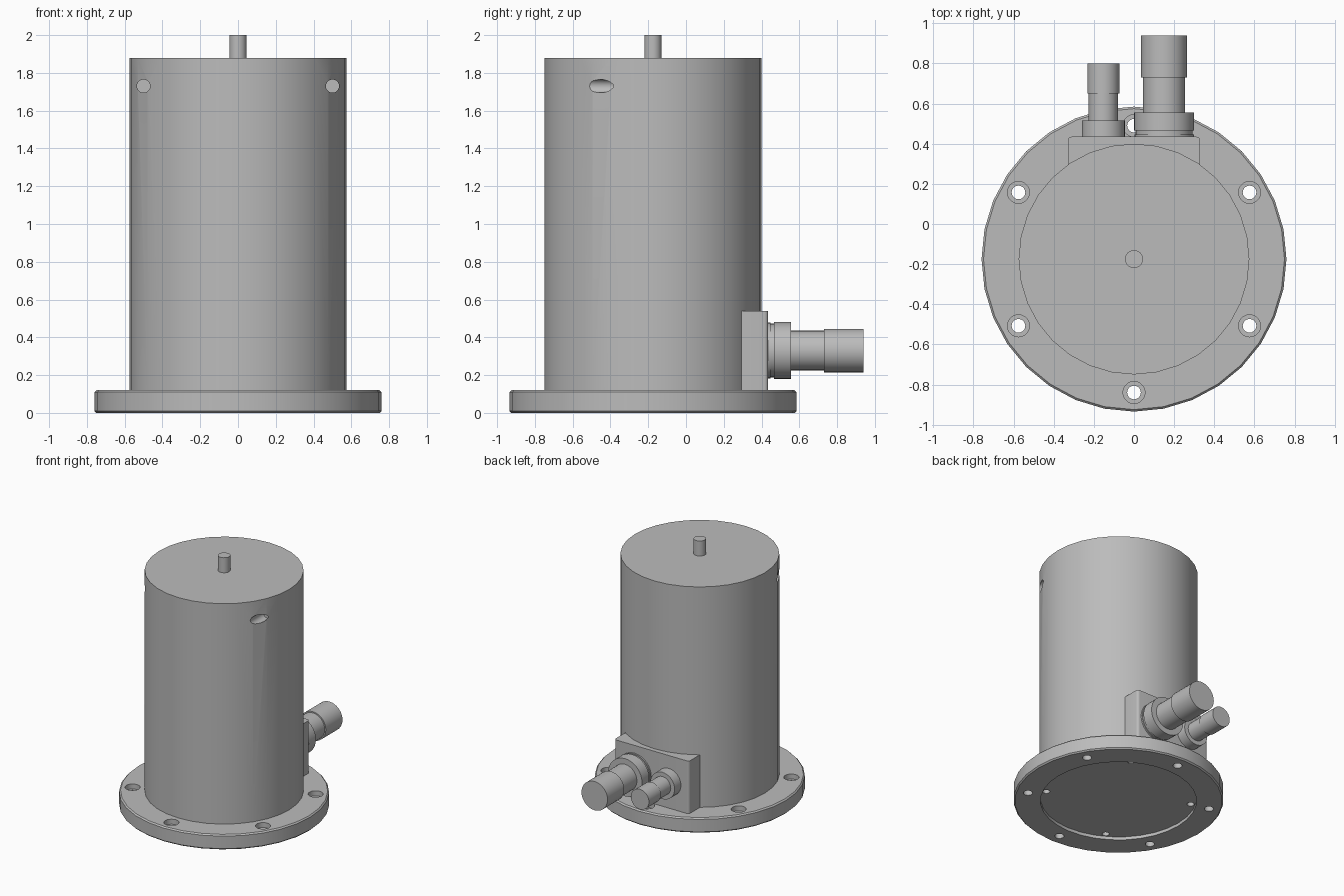
import bpy, bmesh
from math import cos, sin, radians, pi
from mathutils import Matrix, Vector

if "Cube" in bpy.data.objects:
    bpy.data.objects.remove(bpy.data.objects["Cube"])

AXIS_Y = -0.175      # main axis of housing and flange
PLUG_Z = 0.33        # height of the connector axes
BLOCK_BACK = 0.435   # rear face of the connector block

metal = bpy.data.materials.new("plain grey metal")
metal.use_nodes = True
metal.diffuse_color = (0.5, 0.5, 0.5, 1)
metal.node_tree.nodes["Principled BSDF"].inputs["Base Color"].default_value = (0.5, 0.5, 0.5, 1)


def lathe(bm, profile, place, sides=32):
    """Closed solid turned around local z from (radius, height) pairs."""
    rings = [[bm.verts.new(place @ Vector((r * cos(2 * pi * i / sides), r * sin(2 * pi * i / sides), h)))
              for i in range(sides)] for r, h in profile]
    for low, high in zip(rings, rings[1:]):
        for i in range(sides):
            j = (i + 1) % sides
            bm.faces.new((low[i], low[j], high[j], high[i]))
    bm.faces.new(list(reversed(rings[0])))
    bm.faces.new(rings[-1])


def finish(bm, name):
    bmesh.ops.recalc_face_normals(bm, faces=bm.faces)
    mesh = bpy.data.meshes.new(name)
    bm.to_mesh(mesh)
    bm.free()
    mesh.materials.append(metal)
    ob = bpy.data.objects.new(name, mesh)
    bpy.context.collection.objects.link(ob)
    return ob


def select(ob):
    bpy.ops.object.select_all(action='DESELECT')
    ob.select_set(True)
    bpy.context.view_layer.objects.active = ob


def smooth(ob):
    select(ob)
    bpy.ops.object.shade_smooth_by_angle(angle=radians(30))


def turned(name, profile, place, sides=32):
    bm = bmesh.new()
    lathe(bm, profile, place, sides)
    return finish(bm, name)


def cut(ob, cutter):
    cutter.hide_render = True
    mod = ob.modifiers.new("holes", 'BOOLEAN')
    mod.operation = 'DIFFERENCE'
    mod.solver = 'EXACT'
    mod.object = cutter
    select(ob)
    bpy.ops.object.modifier_apply(modifier=mod.name)
    bpy.data.objects.remove(cutter)


def around(radius, degrees):
    a = radians(degrees)
    return Matrix.Translation((radius * cos(a), AXIS_Y + radius * sin(a), 0))


axis = Matrix.Translation((0, AXIS_Y, 0))
along_y = Matrix.Rotation(radians(-90), 4, 'X')

# Flange: chamfered disc with a shallow recess underneath
flange = turned("flange", [(0.565, 0.025), (0.565, 0), (0.75, 0), (0.76, 0.01),
                           (0.76, 0.11), (0.75, 0.12)], axis)
holes = bmesh.new()
for k in range(6):   # counterbored bolt holes
    lathe(holes, [(0.034, -0.1), (0.034, 0.08), (0.055, 0.08), (0.055, 0.2)], around(0.665, 30 + 60 * k), 20)
for k in range(4):   # blind screw holes in the recess
    lathe(holes, [(0.026, -0.1), (0.026, 0.09)], around(0.53, 60 + 90 * k), 16)
cut(flange, finish(holes, "flange_cutter"))
smooth(flange)

# Housing with two blind holes drilled from the front
housing = turned("housing", [(0.575, 0.12), (0.575, 1.88)], axis)
holes = bmesh.new()
for side in (-1, 1):
    place = Matrix.Translation((side * 0.5, AXIS_Y, 1.73)) @ along_y
    lathe(holes, [(0.035, -0.6), (0.035, -0.17)], place, 20)
cut(housing, finish(holes, "housing_cutter"))
smooth(housing)

# Shaft
smooth(turned("shaft", [(0.045, 1.87), (0.045, 2.0)], axis, 24))

# Connector block with rounded rear corners
bm = bmesh.new()
bmesh.ops.create_cube(bm, size=1, matrix=Matrix.Translation((0, (0.29 + BLOCK_BACK) / 2, 0.33))
                      @ Matrix.Diagonal((0.66, BLOCK_BACK - 0.29, 0.42, 1)))
corners = [e for e in bm.edges if all(v.co.y > 0.4 for v in e.verts)
           and abs(e.verts[0].co.z - e.verts[1].co.z) > 0.1]
bmesh.ops.bevel(bm, geom=corners, offset=0.02, segments=4, profile=0.5, affect='EDGES')
smooth(finish(bm, "connector_block"))

# Connectors: collar, neck and cap along the rear direction
plugs = {
    "large_connector": (0.15, [(0.148, -0.01), (0.148, 0.012), (0.142, 0.012), (0.142, 0.03), (0.15, 0.03),
                               (0.15, 0.12), (0.105, 0.12), (0.105, 0.295), (0.115, 0.295), (0.115, 0.505)]),
    "small_connector": (-0.153, [(0.107, -0.01), (0.107, 0.08), (0.073, 0.08), (0.073, 0.215),
                                 (0.08, 0.215), (0.08, 0.365)]),
}
for name, (x, profile) in plugs.items():
    place = Matrix.Translation((x, BLOCK_BACK, PLUG_Z)) @ along_y
    smooth(turned(name, profile, place))
